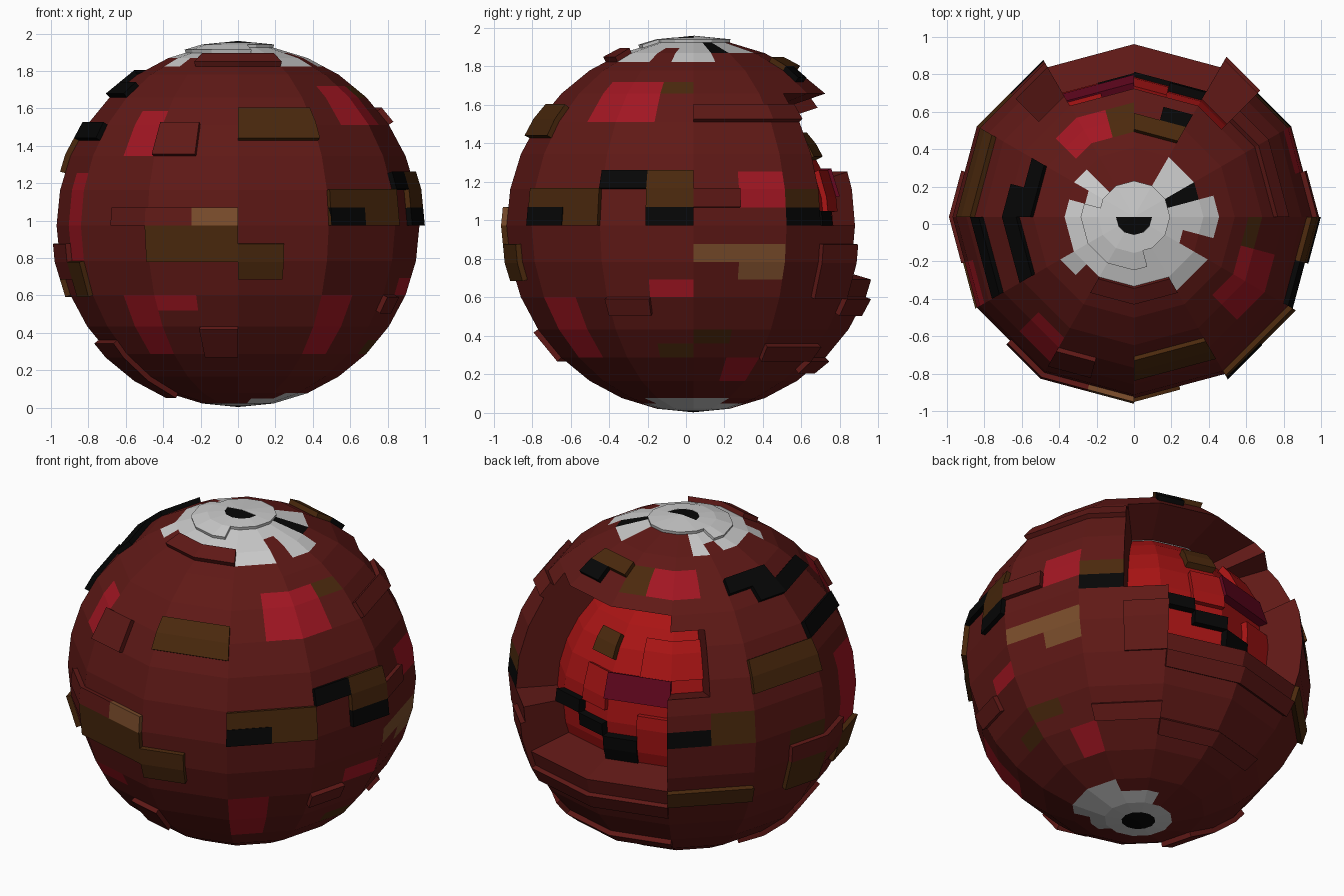
import bpy, bmesh
from math import sin, cos, radians
from mathutils import Vector

if "Cube" in bpy.data.objects:
    bpy.data.objects.remove(bpy.data.objects["Cube"])

CENTRE, R = Vector((0, 0.038, 0.973)), 0.97
COLOURS = {
    "maroon": (0.115, 0.0095, 0.008, 1), "red": (0.36, 0.008, 0.016, 1),
    "brown": (0.07, 0.022, 0.004, 1), "tan": (0.20, 0.075, 0.025, 1),
    "black": (0.002, 0.002, 0.002, 1), "white": (0.72, 0.72, 0.72, 1),
    "crimson": (0.13, 0.002, 0.014, 1), "core": (0.40, 0.007, 0.007, 1),
}
MATS = {}
for name, rgba in COLOURS.items():
    MATS[name] = bpy.data.materials.new(name)
    MATS[name].diffuse_color = rgba
NAMES = list(COLOURS)


def ball(c, r):
    a, b = radians(15 * c), radians(5.625 * r)
    return Vector((sin(a) * cos(b), -cos(a) * cos(b), sin(b)))


def grid(c, r, s=1.0):
    """12 x 16 faceted ball, every facet split flat into 2 x 2 cells."""
    cs, rs = (c - c % 2, c + c % 2), (r - r % 2, r + r % 2)
    return CENTRE + sum((ball(i, j) for i in cs for j in rs), Vector()) * (R * s / 4)


def finish(bm, name):
    bmesh.ops.remove_doubles(bm, verts=bm.verts, dist=1e-4)
    me = bpy.data.meshes.new(name)
    for n in NAMES:
        me.materials.append(MATS[n])
    bm.to_mesh(me)
    bm.free()
    ob = bpy.data.objects.new(name, me)
    bpy.context.collection.objects.link(ob)
    return ob


def quad(bm, pts, colour):
    uniq = []
    for p in pts:
        if all((p - q).length > 1e-4 for q in uniq):
            uniq.append(p)
    if len(uniq) > 2:
        bm.faces.new([bm.verts.new(p) for p in uniq]).material_index = NAMES.index(colour)


def cell(bm, c, r, s, colour):
    quad(bm, [grid(c, r, s), grid(c + 1, r, s), grid(c + 1, r + 1, s), grid(c, r + 1, s)], colour)


def plate(bm, c0, c1, r0, r1, h, colour, base=1.0):
    """Raised block of cells with side walls."""
    lo, hi = base - 0.01, base + h
    for c in range(c0, c1):
        for r in range(r0, r1):
            cell(bm, c, r, hi, colour)
        for r, f in ((r0, 1), (r1, -1)):
            a, b = (c, c + 1)[::f]
            quad(bm, [grid(a, r, lo), grid(b, r, lo), grid(b, r, hi), grid(a, r, hi)], colour)
    for r in range(r0, r1):
        for c, f in ((c1, 1), (c0, -1)):
            a, b = (r, r + 1)[::f]
            quad(bm, [grid(c, a, lo), grid(c, b, lo), grid(c, b, hi), grid(c, a, hi)], colour)


# Flush colour patches on the shell: column range, row range, colour
PATCHES = [
    (21, 22, 4, 7, "red"), (3, 5, 6, 9, "red"), (5, 6, 8, 9, "brown"),
    (7, 8, 1, 3, "red"), (6, 8, -2, -1, "tan"), (7, 8, -3, -2, "tan"),
    (5, 6, -4, -3, "red"), (6, 7, -7, -6, "brown"), (5, 6, -8, -7, "brown"),
    (7, 8, -10, -8, "red"), (2, 3, -8, -4, "red"), (22, 23, -5, -4, "red"),
    (21, 22, -8, -4, "red"), (19, 20, -2, 3, "red"),
    (13, 15, 9, 11, "red"), (12, 13, 9, 11, "brown"), (15, 16, 0, 2, "brown"),
    (17, 18, -1, 0, "brown"), (14, 15, 0, 1, "black"), (8, 9, 0, 1, "black"),
    (8, 9, 1, 2, "brown"),
    # pale caps with ragged rims and dark poles
    (0, 24, 14, 16, "white"), (0, 9, 13, 14, "white"), (15, 24, 13, 14, "white"),
    (17, 24, 12, 13, "white"), (0, 3, 12, 13, "white"), (20, 21, 11, 12, "white"),
    (2, 4, 11, 13, "white"), (5, 7, 11, 13, "white"), (8, 10, 12, 14, "white"),
    (15, 16, 12, 14, "white"), (7, 8, 12, 14, "black"),
    (0, 24, -16, -14, "white"), (1, 11, -14, -13, "white"), (3, 8, -13, -12, "white"),
    (0, 24, -16, -15, "black"),
]
colour_of = {}
for c0, c1, r0, r1, col in PATCHES:
    for c in range(c0, c1):
        for r in range(r0, r1):
            colour_of[c, r] = col


def in_breach(c, r):
    return (10 <= c < 14 and -3 <= r < 8) or (c == 14 and 3 <= r < 7) or (c == 9 and 0 <= r < 8)


# Outer shell with the breach in its back, rim carried inward as thick walls
bm = bmesh.new()
for c in range(24):
    for r in range(-16, 16):
        if not in_breach(c, r):
            cell(bm, c, r, 1, colour_of.get((c, r), "maroon"))
bmesh.ops.remove_doubles(bm, verts=bm.verts, dist=1e-4)
rim = [e for e in bm.edges if e.is_boundary]
new = bmesh.ops.extrude_edge_only(bm, edges=rim)["geom"]
for g in new:
    if isinstance(g, bmesh.types.BMVert):
        d = g.co - CENTRE
        # the top wall runs in almost level, the others point at the centre
        k = Vector((0.62, 0.62, 0.87)) if d.z > 0.6 else Vector((0.74, 0.74, 0.74))
        g.co = CENTRE + d * k
    elif isinstance(g, bmesh.types.BMFace):
        g.material_index = 0
finish(bm, "outer_shell")

# Bright inner core with its own blocks
CORE = 0.75
bm = bmesh.new()
for c in range(24):
    for r in range(-16, 16):
        cell(bm, c, r, CORE, "core")
finish(bm, "inner_core")
bm = bmesh.new()
for p in [(12, 14, 2, 4, 0.05, "crimson"), (13, 15, 4, 7, 0.04, "core"), (11, 12, 5, 7, 0.04, "brown"),
          (10, 11, 0, 1, 0.05, "black"), (11, 12, -1, 0, 0.05, "black"), (12, 13, -3, -1, 0.05, "black"),
          (11, 12, 1, 4, 0.03, "core"), (13, 14, -3, 1, 0.04, "core")]:
    plate(bm, *p, base=CORE)
finish(bm, "core_blocks")

# Raised hull plates, one object per colour
PLATES = {
    "brown": [(0, 2, 5, 7), (2, 4, 0, 2), (5, 6, 1, 3), (-2, 0, -2, 0), (0, 1, -3, -1), (10, 12, 10, 11),
              (16, 18, 3, 5), (19, 20, -4, -2), (17, 18, -4, -2), (14, 16, -4, -3)],
    "black": [(4, 5, 2, 3), (5, 6, 0, 1), (10, 11, 9, 10), (18, 20, 5, 6), (17, 20, 8, 9), (16, 18, 9, 10)],
    "tan": [(-1, 0, 0, 1)],
    "maroon": [(-2, -1, 4, 6), (-3, -1, 0, 1), (6, 7, 1, 2), (4, 5, -5, -4), (9, 10, -4, -1), (8, 10, -8, -7),
               (6, 9, 6, 7), (-1, 0, -8, -6), (-6, -4, -12, -7), (17, 19, -3, -1), (10, 14, -5, -4),
               (10, 14, -9, -8), (-2, 2, 11, 12)],
}
for colour, blocks in PLATES.items():
    bm = bmesh.new()
    for b in blocks:
        plate(bm, *b, 0.03, colour)
    finish(bm, colour + "_plates")

# Raised disc on the pale top cap, with the dark half opening at the pole
bm = bmesh.new()
plate(bm, 0, 24, 14, 15, 0.018, "white")
plate(bm, 17, 25, 13, 14, 0.018, "white")
plate(bm, 6, 18, 15, 16, 0.018, "white")
plate(bm, 18, 30, 15, 16, 0.017, "black")
plate(bm, 2, 3, 0, 1, 0.034, "black")  # front-right corner tile
finish(bm, "cap_and_dark_accents")

for m in bpy.data.materials:
    if m.users and not m.is_grease_pencil:
        m.use_nodes = True
        m.node_tree.nodes["Principled BSDF"].inputs["Base Color"].default_value = m.diffuse_color
